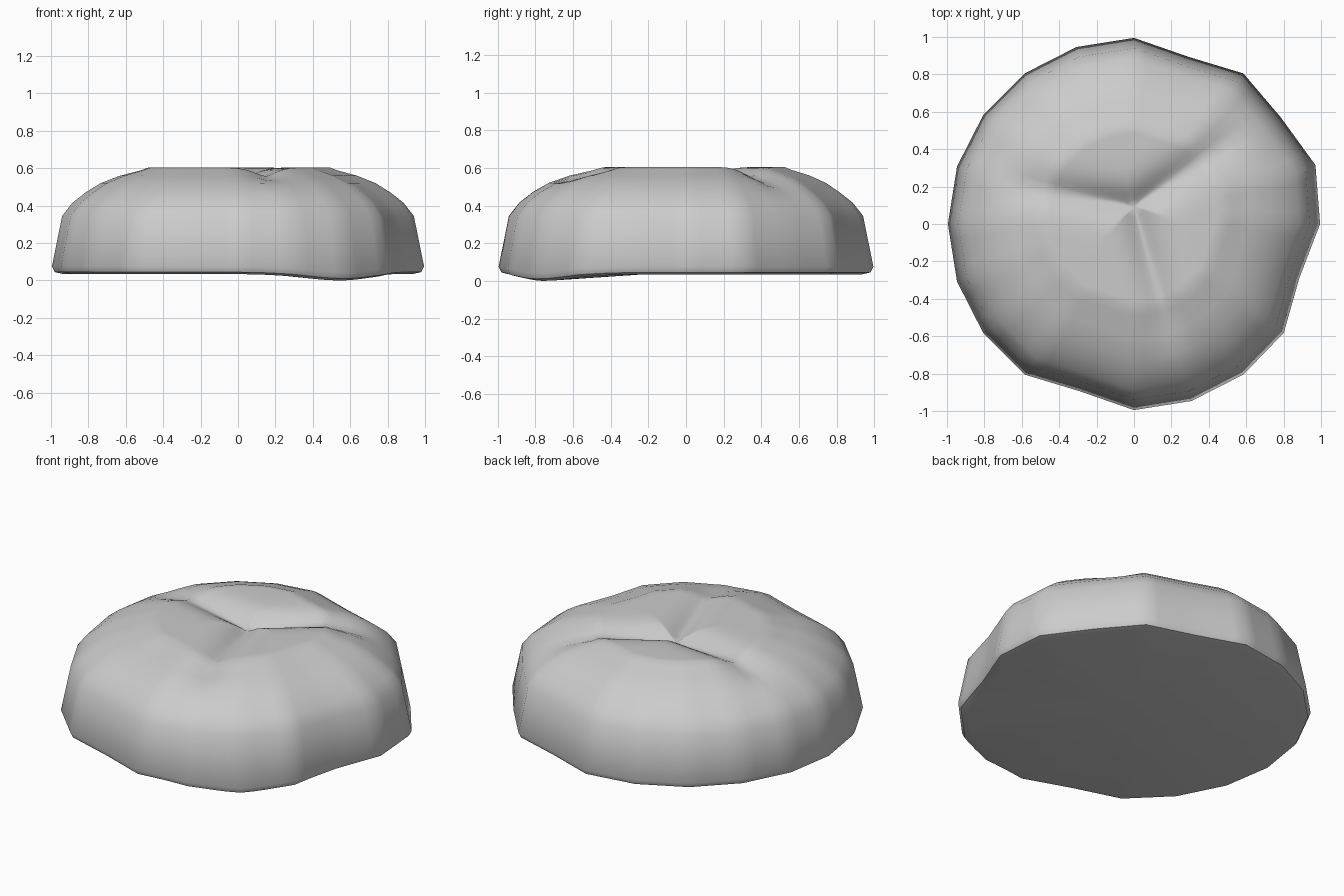
import bpy, bmesh
from math import radians, cos, sin, exp
from mathutils import Vector

old = bpy.data.objects.get("Cube")
if old:
    bpy.data.objects.remove(old)

SIDES, SUB = 20, 4
# Outline: a twenty-sided ring with a few flattened corners
radius = {18: 1.02, 36: 0.97, 72: 0.94, 252: 0.94, 324: 0.99, 342: 0.93}
corners = []
for i in range(SIDES):
    a = i * 18
    corners.append(Vector((cos(radians(a)), sin(radians(a)))) * radius.get(a, 0.995))
outline = [corners[i].lerp(corners[(i + 1) % SIDES], s / SUB)
           for i in range(SIDES) for s in range(SUB)]

# Side profile from the base edge over the shoulder: (scale, height)
profile = [(0.94, 0.035), (0.985, 0.045), (1.0, 0.075), (0.945, 0.345), (0.89, 0.415),
           (0.82, 0.47), (0.74, 0.52), (0.64, 0.56), (0.53, 0.59)]
profile += [(s / 100, 0.605) for s in range(49, 2, -4)]

# Pinched creases running out from the middle
hub = Vector((0.0, 0.1))
creases = [Vector((-0.6, 0.2)), Vector((0.5, 0.44)), Vector((0.18, -0.55))]


def crease_depth(p):
    best = 0
    for tip in creases:
        d = tip - hub
        t = max(0, min(1, (p - hub).dot(d) / d.length_squared))
        dist = (p - hub - d * t).length
        best = max(best, (0.085 - 0.045 * t) * exp(-(dist / 0.085) ** 1.5))
    return best


def point(p, scale, z):
    xy = p * scale + hub * 0.9 * max(0, 1 - scale / 0.8)
    if z > 0.4:
        z -= crease_depth(xy)
    if z < 0.1:
        # The base sags towards one corner
        z -= 0.035 * exp(-((xy - Vector((0.55, -0.76))).length / 0.3) ** 2)
    return (xy.x, xy.y, z)


bm = bmesh.new()
rings = [[bm.verts.new(point(p, s, z)) for p in outline] for s, z in profile]
n = len(outline)
for low, high in zip(rings, rings[1:]):
    for i in range(n):
        j = (i + 1) % n
        bm.faces.new((low[i], low[j], high[j], high[i]))
# Close the top and the base with fans
top = bm.verts.new((hub.x, hub.y * 0.9, 0.52))
base = bm.verts.new((0, 0, 0.05))
for i in range(n):
    j = (i + 1) % n
    bm.faces.new((rings[-1][i], rings[-1][j], top))
    bm.faces.new((rings[0][j], rings[0][i], base))
bmesh.ops.recalc_face_normals(bm, faces=bm.faces)
mesh = bpy.data.meshes.new("cushion_body")
bm.to_mesh(mesh)
bm.free()

cushion = bpy.data.objects.new("cushion_body", mesh)
bpy.context.collection.objects.link(cushion)

grey = bpy.data.materials.new("plain_grey")
grey.use_nodes = True
colour = (0.6, 0.6, 0.6, 1)
grey.diffuse_color = colour
grey.node_tree.nodes["Principled BSDF"].inputs["Base Color"].default_value = colour
mesh.materials.append(grey)

bpy.context.view_layer.objects.active = cushion
cushion.select_set(True)
bpy.ops.object.shade_smooth_by_angle(angle=radians(50))
